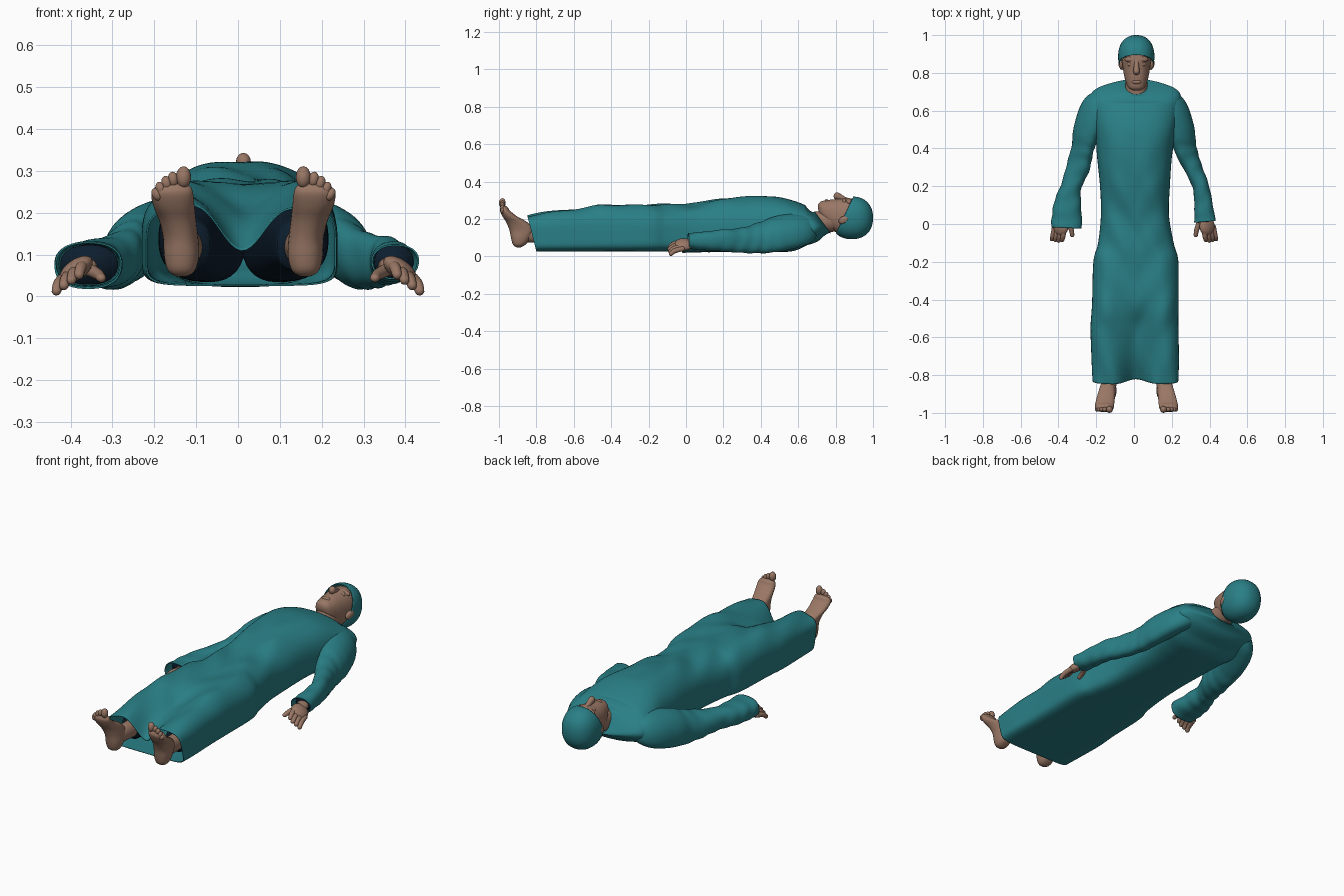
import bpy, bmesh, math
from mathutils import Vector, Matrix

if "Cube" in bpy.data.objects:
    bpy.data.objects.remove(bpy.data.objects["Cube"])

CX = 0.013                      # centre line of the body
Z = Vector((0, 0, 1))


def material(name, rgb):
    m = bpy.data.materials.new(name)
    m.diffuse_color = (*rgb, 1)
    m.use_nodes = True
    m.node_tree.nodes["Principled BSDF"].inputs["Base Color"].default_value = m.diffuse_color
    return m


TEAL = material("surgical_teal", (0.022, 0.212, 0.238))
SKIN = material("skin", (0.32, 0.185, 0.13))
NAVY = material("dark_navy", (0.004, 0.013, 0.027))


def finish(name, bm, mat, thick=0):
    bmesh.ops.recalc_face_normals(bm, faces=bm.faces)
    me = bpy.data.meshes.new(name)
    bm.to_mesh(me)
    bm.free()
    me.materials.append(mat)
    me.polygons.foreach_set("use_smooth", [True] * len(me.polygons))
    ob = bpy.data.objects.new(name, me)
    bpy.context.collection.objects.link(ob)
    if thick:
        mod = ob.modifiers.new("cloth_thickness", 'SOLIDIFY')
        mod.thickness, mod.offset = thick, -1
    return ob


def smooth_path(pts, n):
    """Catmull-Rom interpolation of tuples of any length."""
    out = []
    for i in range(len(pts) - 1):
        a, b, c, d = (pts[max(0, min(len(pts) - 1, k))] for k in (i - 1, i, i + 1, i + 2))
        for j in range(n):
            t = j / n
            out.append(tuple(0.5 * (2 * q + (r - p) * t + (2 * p - 5 * q + 4 * r - s) * t * t
                                    + (3 * q - p - 3 * r + s) * t ** 3)
                             for p, q, r, s in zip(a, b, c, d)))
    return out + [tuple(pts[-1])]


def unit(t, e):
    """Point on a unit superellipse, e = 2 is a circle."""
    c, s = math.cos(t), math.sin(t)
    r = (abs(c) ** e + abs(s) ** e) ** (-1 / e)
    return c * r, s * r


def loft(name, rings, mat, closed=True, thick=0):
    bm = bmesh.new()
    vs = [[bm.verts.new(p) for p in ring] for ring in rings]
    n = len(vs[0])
    for a, b in zip(vs, vs[1:]):
        for i in range(n):
            bm.faces.new((a[i], a[(i + 1) % n], b[(i + 1) % n], b[i]))
    if closed:
        bm.faces.new(vs[0])
        bm.faces.new(vs[-1])
    return finish(name, bm, mat, thick)


def tube(name, stations, mat, n=24, steps=6, e=2, closed=True, thick=0, wave=0, shear=0, round_end=False):
    """Stations are x, y, z, half width, half height."""
    st = smooth_path(stations, steps)
    tan = [(Vector(st[min(i + 1, len(st) - 1)][:3]) - Vector(st[max(i - 1, 0)][:3])).normalized()
           for i in range(len(st))]
    if round_end:               # hemispherical tip
        x, y, z, a, b = st[-1]
        for k in (0.35, 0.65, 0.87, 0.98):
            f = math.sqrt(1 - k * k)
            st.append((*(Vector((x, y, z)) + tan[-1] * a * k), a * f, b * f))
            tan.append(tan[-1])
    rings = []
    for (x, y, z, a, b), t in zip(st, tan):
        side = t.cross(Z).normalized()
        up = side.cross(t)
        fade = max(0, min(1, (0.52 - y) / 0.15))
        slope = shear * max(0, min(1, (y - 0.2) / 0.2))
        ring = []
        for i in range(n):
            ang = 2 * math.pi * i / n
            u, v = unit(ang, e)
            w = 1 + wave * fade * math.sin(75 * y + 3 * math.sin(ang + 8 * y))
            p = Vector((x, y, z)) + side * a * u * w + up * b * v * w
            p.z -= slope * (abs(p.x) - abs(x))
            ring.append(p)
        rings.append(ring)
    return loft(name, rings, mat, closed, thick)


def ball(name, c, r, mat, rot=(0, 0, 0), seg=24, e=2, cut=None):
    bm = bmesh.new()
    R = Matrix.Rotation(rot[2], 4, 'Z') @ Matrix.Rotation(rot[1], 4, 'Y') @ Matrix.Rotation(rot[0], 4, 'X')
    bmesh.ops.create_uvsphere(bm, u_segments=seg, v_segments=seg // 2, radius=1)
    for v in bm.verts:
        v.co *= sum(abs(k) ** e for k in v.co) ** (-1 / e)
    bm.transform(Matrix.Translation(c) @ R @ Matrix.Diagonal((*r, 1)))
    if cut:
        bmesh.ops.bisect_plane(bm, geom=bm.verts[:] + bm.edges[:] + bm.faces[:],
                               plane_co=cut[0], plane_no=cut[1], clear_inner=True)
    return finish(name, bm, mat, 0.004 if cut else 0)


# Gown: y, left x, right x, bottom z, top z, squareness above, below, valley between legs
GOWN = [(-.80, -.22, .235, .025, .225, 4.2, 6, .108), (-.7, -.225, .238, .025, .242, 4, 6, .08),
        (-.55, -.23, .235, .025, .264, 3.7, 6, .055), (-.42, -.222, .235, .025, .285, 3.2, 6, .03),
        (-.2, -.215, .235, .025, .281, 3, 5.5, .01), (-.1, -.19, .21, .025, .278, 2.8, 5, 0),
        (.05, -.175, .185, .025, .282, 2.7, 4.5, 0), (.2, -.18, .19, .024, .310, 2.5, 3.6, 0),
        (.35, -.195, .2, .023, .322, 2.5, 3, 0), (.48, -.205, .22, .023, .319, 2.6, 2.8, 0),
        (.58, -.225, .24, .03, .296, 2.4, 2.6, 0), (.66, -.232, .25, .07, .264, 2.1, 2.2, 0),
        (.70, -.205, .225, .11, .243, 2, 2, 0), (.722, -.135, .16, .124, .238, 2, 2, 0),
        (.732, -.046, .072, .122, .240, 2, 2, 0)]
rings = []
for y, xl, xr, zb, zt, eu, el, val in smooth_path(GOWN, 8):
    zm, ring = zb + 0.4 * (zt - zb), []
    for i in range(128):
        a = 2 * math.pi * i / 128
        u, v = unit(a, eu if a < math.pi else el)
        x = (xl + xr) / 2 + (xr - xl) / 2 * u
        z = zm + v * ((zt - zm) if v > 0 else (zm - zb))
        up = max(v, 0)
        z -= up * val * math.exp(-((x - CX) / 0.075) ** 2)
        # soft folds on the upper side, strongest around the knees
        m = max(0, min(1, 1 - (y - 0.2) / 0.3)) * (0.8 + 0.5 * math.exp(-((y + 0.5) / 0.2) ** 2))
        z += up * m * 0.005 * (math.sin(38 * x + 11 * y + 2 * math.sin(7 * y))
                               + 0.6 * math.sin(26 * y - 34 * abs(x - CX)))
        hem, collar = max(0, (-y - 0.6) / 0.2), max(0, min(1, (y - 0.64) / 0.08))
        ring.append((x, y - 0.05 * hem * (z - 0.025) / 0.2 - 0.045 * collar * (z - 0.18) / 0.06, z))
    rings.append(ring)
loft("gown", rings, TEAL, closed=False, thick=0.004)

# Sleeves, the left one with a wider cuff
UPPER = [(.12, .665, .165, .04, .05), (.195, .625, .15, .075, .08), (.245, .51, .124, .073, .088),
         (.272, .4, .098, .06, .077)]
LOWER = {1: [(.312, .3, .085, .048, .066), (.353, .2, .085, .043, .058), (.368, .1, .082, .049, .05),
             (.376, .012, .082, .056, .043)],
         -1: [(.296, .3, .085, .062, .064), (.332, .2, .082, .054, .056), (.352, .1, .077, .073, .055),
              (.358, -.02, .074, .082, .055)]}
for s, tag in ((-1, "left"), (1, "right")):
    st = [(s * p[0], *p[1:]) for p in UPPER + LOWER[s]]
    tube(tag + "_sleeve", st, TEAL, 40, 10, 2.3, closed=False, thick=0.004, wave=0.025, shear=0.45)
    a, b = st[-2:]
    lin = [tuple(p + (q - p) * k for p, q in zip(a, b)) for k in (0, 0.6)]
    tube(tag + "_sleeve_lining", [(*p[:3], p[3] * .88, p[4] * .86) for p in lin], NAVY, 32, 3, 2.3)

    # Hand
    tube(tag + "_wrist", [(s * .36, .1, .075, .03, .024), (s * .372, .01, .07, .034, .022)], SKIN)
    ball(tag + "_palm", (s * .387, -.012, .064), (.046, .05, .024), SKIN, rot=(0, s * 0.62, 0))
    for i in range(4):
        d = .018 * i
        tube(f"{tag}_finger_{i + 1}",
             [(s * (.366 + d), -.01, .078 - .012 * i, .013, .013),
              (s * (.375 + d), -.06, .069 - .0132 * i, .0132, .0132),
              (s * (.380 + d), -.088 + .004 * abs(i - 1), .052 - .0128 * i, .0115, .0115)],
             SKIN, 14, 5, round_end=True)
    tube(tag + "_thumb", [(s * .357, .03, .065, .018, .016), (s * .334, -.025, .052, .0135, .0135),
                          (s * .327, -.058, .044, .0115, .0105)], SKIN, 14, 5, round_end=True)

    # Legs and dark trousers
    def px(d):
        return CX + s * d
    tube(tag + "_lower_leg", [(px(.146), -.88, .115, .036, .042), (px(.14), -.81, .118, .038, .045),
                              (px(.136), -.70, .118, .042, .048)], SKIN)
    tube(tag + "_trouser_leg", [(px(.136), -.76, .122, .056, .06), (px(.125), -.5, .135, .078, .082),
                                (px(.108), -.3, .142, .09, .104), (px(.086), -.12, .14, .092, .106)],
         NAVY, 40, e=2.5)

    # Foot: height, sideways offset, half width, sole y, instep y
    FOOT = [(.048, .148, .012, -.905, -.885), (.055, .148, .026, -.918, -.87), (.07, .148, .036, -.928, -.85),
            (.10, .148, .042, -.936, -.83), (.14, .15, .042, -.944, -.815), (.18, .157, .044, -.96, -.845),
            (.215, .166, .049, -.982, -.905), (.245, .17, .05, -.995, -.942), (.262, .168, .042, -.992, -.953),
            (.27, .165, .025, -.985, -.962)]
    loft(tag + "_foot", [[(px(d + w * unit(2 * math.pi * i / 32, 2.3)[0]),
                           (f + b) / 2 + (b - f) / 2 * unit(2 * math.pi * i / 32, 2.3)[1], z)
                          for i in range(32)] for z, d, w, f, b in smooth_path(FOOT, 5)], SKIN)
    for i, (d, z, r) in enumerate(((.143, .285, .018), (.168, .280, .0125), (.184, .271, .012),
                                   (.198, .258, .0115), (.208, .244, .011))):
        ball(f"{tag}_toe_{i + 1}", (px(d), -.982, z), (r, r, r * 1.45), SKIN, rot=(0, s * .12 * i, 0), seg=16)

    # Ear, closed eye and brow
    ball(tag + "_ear", (px(.082), .843, .195), (.013, .03, .02), SKIN, rot=(.5, 0, s * -.25), seg=16)
    ball(tag + "_eyelid", (px(.031), .846, .292), (.02, .012, .0125), SKIN, seg=16)
    ball(tag + "_brow", (px(.030), .872, .294), (.034, .016, .014), SKIN, rot=(0, s * .2, 0), seg=20)

# Head: y, half width, back z, face z
HEAD = [(.706, .012, .255, .272), (.71, .026, .24, .283), (.722, .042, .21, .294), (.745, .054, .175, .299),
        (.78, .064, .145, .304), (.82, .071, .118, .307), (.87, .077, .105, .311), (.92, .077, .112, .300),
        (.96, .06, .14, .27)]
loft("head", [[(CX + w * unit(2 * math.pi * i / 48, 2.25)[0], y,
                (lo + hi) / 2 + (hi - lo) / 2 * unit(2 * math.pi * i / 48, 2.25)[1]) for i in range(48)]
              for y, w, lo, hi in smooth_path(HEAD, 5)], SKIN)
tube("neck", [(CX, .66, .178, .06, .058), (CX, .72, .182, .058, .06), (CX, .80, .195, .056, .06)], SKIN, 32)
tube("nose", [(CX, .878, .297, .014, .012), (CX, .85, .304, .013, .013), (CX, .825, .316, .015, .016),
              (CX, .807, .323, .0175, .020)], SKIN, 24, 5, round_end=True)
ball("lips", (CX, .752, .296), (.025, .011, .0095), SKIN, seg=20)

# Cap, cut along a slanted brim
ball("surgical_cap", (CX - .001, .886, .206), (.096, .114, .114), TEAL, seg=48, e=2.25,
     cut=((CX, .89, .31), Vector((0, .18, -.085)).normalized()))
